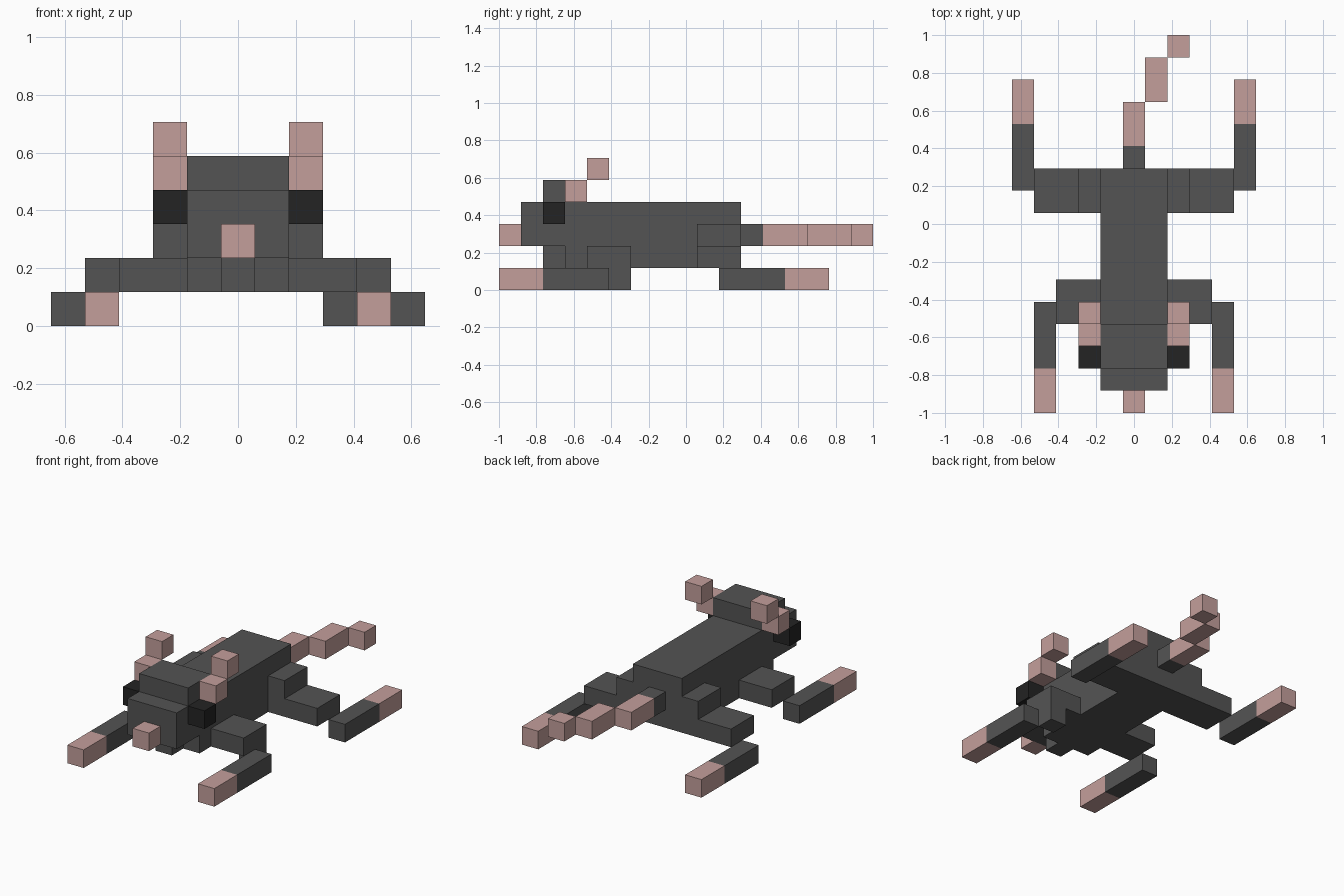
import bpy
from mathutils import Matrix, Vector

cube = bpy.data.objects.get("Cube")
if cube:
    bpy.data.objects.remove(cube, do_unlink=True)

import bmesh

U = 2 / 17  # edge of one block; the model is 17 blocks long


def material(name, rgb):
    mat = bpy.data.materials.new(name)
    mat.use_nodes = True
    mat.diffuse_color = (*rgb, 1)
    mat.node_tree.nodes["Principled BSDF"].inputs["Base Color"].default_value = (*rgb, 1)
    return mat


GREY = material("dark grey fur", (0.088, 0.088, 0.088))
PINK = material("pink skin", (0.55, 0.345, 0.33))
BLACK = material("black eye", (0.017, 0.017, 0.017))


def blocks(name, mat, *boxes):
    """One object from boxes given in blocks as (x0, x1, y0, y1, z0, z1); y runs 0-17 from the nose."""
    bm = bmesh.new()
    for x0, x1, y0, y1, z0, z1 in boxes:
        centre = Vector(((x0 + x1) / 2, (y0 + y1) / 2 - 8.5, (z0 + z1) / 2)) * U
        size = Vector((abs(x1 - x0), y1 - y0, z1 - z0)) * U
        bmesh.ops.create_cube(bm, size=1, matrix=Matrix.Translation(centre) @ Matrix.Diagonal((*size, 1)))
    mesh = bpy.data.meshes.new(name)
    bm.to_mesh(mesh)
    bm.free()
    mesh.materials.append(mat)
    obj = bpy.data.objects.new(name, mesh)
    bpy.context.collection.objects.link(obj)
    return obj


# Body and head
blocks("body", GREY, (-1.5, 1.5, 3, 11, 1, 4))
blocks("muzzle", GREY, (-1.5, 1.5, 1, 3, 2, 4))
blocks("brow", GREY, (-1.5, 1.5, 2, 4, 4, 5))
blocks("chin", GREY, (-0.5, 0.5, 2, 3, 1, 2))
blocks("nose", PINK, (-0.5, 0.5, 0, 1, 2, 3))

# Tail, stepping sideways towards the tip
blocks("tail_root", GREY, (-0.5, 0.5, 11, 12, 2, 3))
blocks("tail", PINK,
       (-0.5, 0.5, 12, 14, 2, 3),
       (0.5, 1.5, 14, 16, 2, 3),
       (1.5, 2.5, 16, 17, 2, 3))

# Paired parts
for side, s in (("left", 1), ("right", -1)):
    def pair(name, mat, *boxes):
        blocks(f"{side}_{name}", mat, *[(s * b[0], s * b[1], *b[2:]) for b in boxes])

    pair("eye", BLACK, (1.5, 2.5, 2, 3, 3, 4))
    pair("ear", PINK, (1.5, 2.5, 3, 4, 4, 5), (1.5, 2.5, 4, 5, 5, 6))
    pair("front_leg", GREY, (1.5, 3.5, 4, 6, 1, 2))
    pair("front_foot", GREY, (3.5, 4.5, 2, 5, 0, 1))
    pair("front_toes", PINK, (3.5, 4.5, 0, 2, 0, 1))
    pair("hip", GREY, (1.5, 2.5, 9, 11, 2, 3))
    pair("hind_leg", GREY, (1.5, 4.5, 9, 11, 1, 2))
    pair("hind_foot", GREY, (4.5, 5.5, 10, 13, 0, 1))
    pair("hind_toes", PINK, (4.5, 5.5, 13, 15, 0, 1))

# Single block under the left front leg
blocks("left_front_ankle", GREY, (2.5, 3.5, 5, 6, 0, 1))
